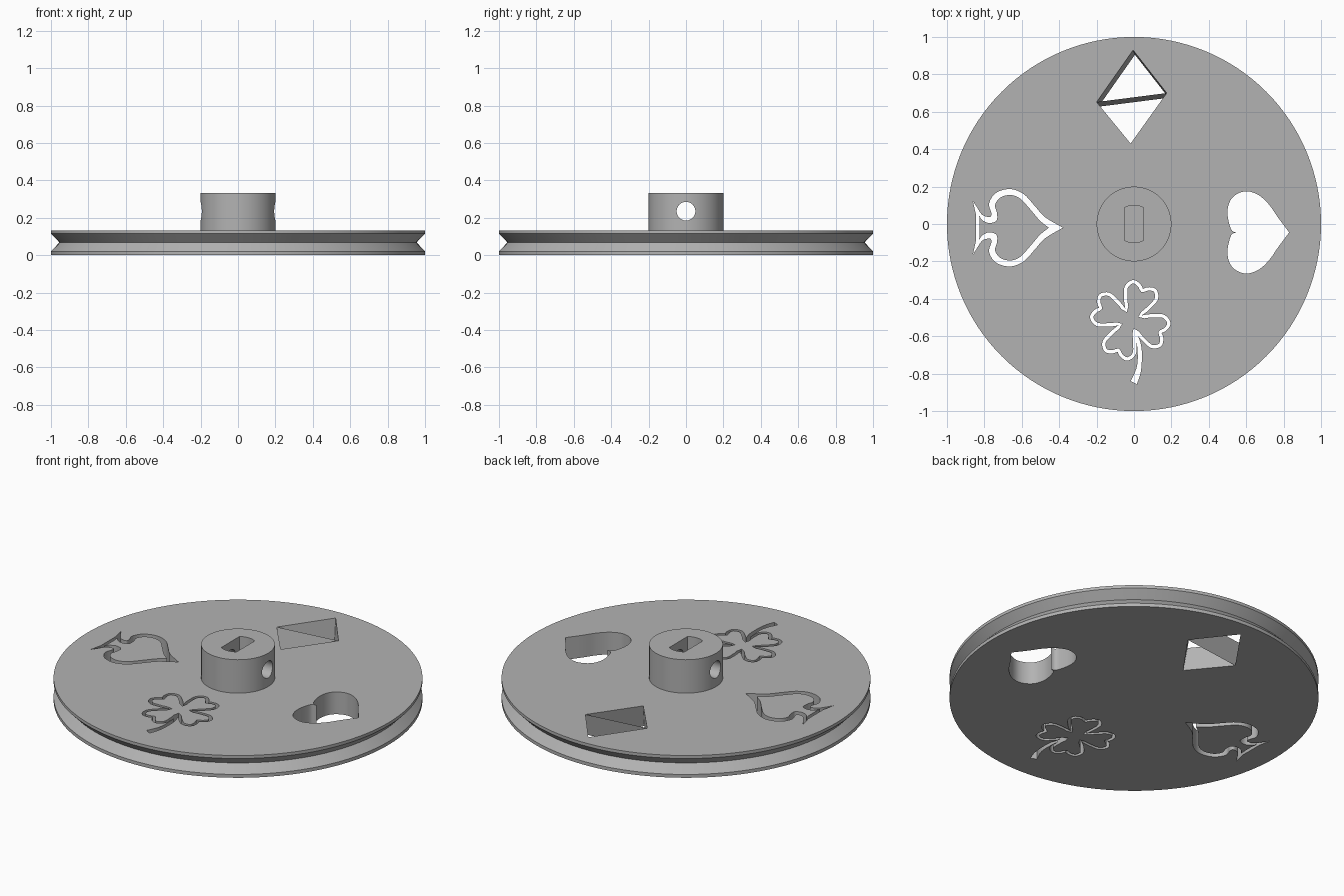
import bpy, bmesh
from math import sin, cos, pi, radians
from mathutils import Vector

cube = bpy.data.objects.get("Cube")
if cube:
    bpy.data.objects.remove(cube)

TOP = 0.133          # top face of the wheel
HUB_TOP = 0.333
LOW, HIGH = -0.05, 0.19   # reach of the through cutters

grey = bpy.data.materials.new("plain grey")
grey.use_nodes = True
grey.diffuse_color = (0.45, 0.45, 0.45, 1)
grey.node_tree.nodes["Principled BSDF"].inputs["Base Color"].default_value = (0.45, 0.45, 0.45, 1)


def finish(name, bm):
    bmesh.ops.recalc_face_normals(bm, faces=bm.faces)
    mesh = bpy.data.meshes.new(name)
    bm.to_mesh(mesh)
    bm.free()
    mesh.materials.append(grey)
    obj = bpy.data.objects.new(name, mesh)
    bpy.context.collection.objects.link(obj)
    return obj


def bridge(bm, a, b):
    for i in range(len(a)):
        j = (i + 1) % len(a)
        bm.faces.new((a[i], a[j], b[j], b[i]))


def lathe(name, profile, n=128):
    bm = bmesh.new()
    rings = [[bm.verts.new((r * cos(2 * pi * i / n), r * sin(2 * pi * i / n), z))
              for i in range(n)] for r, z in profile]
    for a, b in zip(rings, rings[1:]):
        bridge(bm, a, b)
    bm.faces.new(rings[0])
    bm.faces.new(rings[-1])
    return finish(name, bm)


def loop_at(bm, points, z, slant):
    drop = (TOP - z) / TOP
    return [bm.verts.new((x + slant[0] * drop, y + slant[1] * drop, z)) for x, y in points]


def prism(name, points, z0=LOW, z1=HIGH, slant=(0, 0)):
    bm = bmesh.new()
    a, b = loop_at(bm, points, z0, slant), loop_at(bm, points, z1, slant)
    bridge(bm, a, b)
    bm.faces.new(a)
    bm.faces.new(b)
    return finish(name, bm)


def band(name, outer, inner):
    """Closed ribbon between two matching outlines."""
    bm = bmesh.new()
    loops = [loop_at(bm, p, z, (0, 0)) for p, z in
             ((outer, LOW), (outer, HIGH), (inner, HIGH), (inner, LOW))]
    for i in range(4):
        bridge(bm, loops[i], loops[(i + 1) % 4])
    return finish(name, bm)


def smooth(points, steps=5):
    """Rounded run through the points, both ends kept."""
    p = [Vector(q) for q in points]
    p = [p[0]] + p + [p[-1]]
    out = []
    for a, b, c, d in zip(p, p[1:], p[2:], p[3:]):
        for k in range(steps):
            t = k / steps
            out.append(0.5 * (2 * b + (c - a) * t + (2 * a - 5 * b + 4 * c - d) * t ** 2
                              + (3 * b - a - 3 * c + d) * t ** 3))
    return out + [p[-1]]


def mirrored(half, axis):
    """Close a half outline whose ends lie on the line y = axis."""
    return half + [Vector((q[0], 2 * axis - q[1])) for q in half[-2:0:-1]]


def cut(target, cutter):
    mod = target.modifiers.new("cut", "BOOLEAN")
    mod.operation = "DIFFERENCE"
    mod.solver = "EXACT"
    mod.object = cutter
    bpy.ops.object.select_all(action="DESELECT")
    bpy.context.view_layer.objects.active = target
    target.select_set(True)
    bpy.ops.object.modifier_apply(modifier=mod.name)
    bpy.data.objects.remove(cutter)


def soften(obj):
    bpy.ops.object.select_all(action="DESELECT")
    bpy.context.view_layer.objects.active = obj
    obj.select_set(True)
    bpy.ops.object.shade_smooth_by_angle(angle=radians(30))


# Grooved wheel
wheel = lathe("grooved_wheel", [(1, 0), (1, 0.02), (0.955, 0.068), (1, 0.115), (1, TOP)])

# Heart opening
heart = smooth([(0.55, -0.045), (0.52, -0.03), (0.5, 0.05), (0.51, 0.115), (0.545, 0.157),
                (0.605, 0.175), (0.67, 0.152), (0.725, 0.1), (0.77, 0.035), (0.83, -0.045)])
cut(wheel, prism("heart_cutter", mirrored(heart, -0.045)))

# Slanted diamond opening with a thin divider
left, right = (-0.2, 0.652), (0.175, 0.7)
slant = (0.01, -0.025)
cut(wheel, prism("diamond_cutter", [left, (-0.005, 0.93), right, (-0.018, 0.43)], slant=slant))
bm = bmesh.new()
upper = loop_at(bm, (left, right), TOP, slant)
lower = loop_at(bm, (right, left), 0, slant)
bm.faces.new(lower + upper)
divider = finish("diamond_divider", bm)

# Spade outline channel
spade_outer = smooth([(-0.38, -0.02), (-0.476, 0.037), (-0.53, 0.096), (-0.59, 0.16),
                      (-0.663, 0.187), (-0.738, 0.166), (-0.775, 0.11), (-0.763, 0.06),
                      (-0.77, 0.038), (-0.81, 0.048), (-0.84, 0.09), (-0.862, 0.125)])
spade_inner = smooth([(-0.455, -0.02), (-0.503, 0.018), (-0.556, 0.08), (-0.61, 0.137),
                      (-0.663, 0.155), (-0.717, 0.14), (-0.743, 0.1), (-0.733, 0.06),
                      (-0.735, 0.018), (-0.775, 0.005), (-0.81, 0.02), (-0.828, 0.045)])
spade_outer += [Vector((-0.845, 0.05)), Vector((-0.845, -0.02))]
spade_inner += [Vector((-0.825, 0.01)), Vector((-0.825, -0.02))]
cut(wheel, band("spade_cutter", mirrored(spade_outer, -0.02), mirrored(spade_inner, -0.02)))

# Four-leaf clover outline channel
half_leaf = [(-45, 0.065), (-37, 0.13), (-31, 0.185), (-18, 0.216), (-6, 0.2), (0, 0.18)]
leaf = smooth(half_leaf, 4)
leaf += [Vector((-a, r)) for a, r in leaf[-2:0:-1]]
centre = Vector((-0.02, -0.515))
clover = [centre + r * Vector((cos(radians(a + turn)), sin(radians(a + turn))))
          for turn in (68, 158, 248, 338) for a, r in leaf]
inset = []
for i, p in enumerate(clover):
    along = (clover[(i + 1) % len(clover)] - clover[i - 1]).normalized()
    inset.append(p + 0.018 * Vector((-along.y, along.x)))
cut(wheel, band("clover_cutter", clover, inset))

# Clover stem slot
stem = smooth([(0, -0.575), (0.018, -0.66), (0.016, -0.76), (-0.018, -0.84)])
stem += smooth([(0.015, -0.857), (0.038, -0.78), (0.04, -0.66), (0.012, -0.575)])
cut(wheel, prism("stem_cutter", stem))

# Hub with a double-flat shaft socket and a cross hole
hub = lathe("hub", [(0.2, TOP), (0.2, HUB_TOP)], 96)
arc = [radians(60 + 5 * i) for i in range(13)]
socket = [(0.1 * cos(a), 0.1 * sin(a)) for a in arc + [a + pi for a in arc]]
cut(hub, prism("socket_cutter", socket, LOW, HUB_TOP + 0.1))
pin = lathe("pin_cutter", [(0.05, -0.4), (0.05, 0.4)], 48)
pin.rotation_euler.y = pi / 2
pin.location.z = 0.235
bpy.context.view_layer.update()
cut(hub, pin)

for part in (wheel, hub):
    soften(part)
